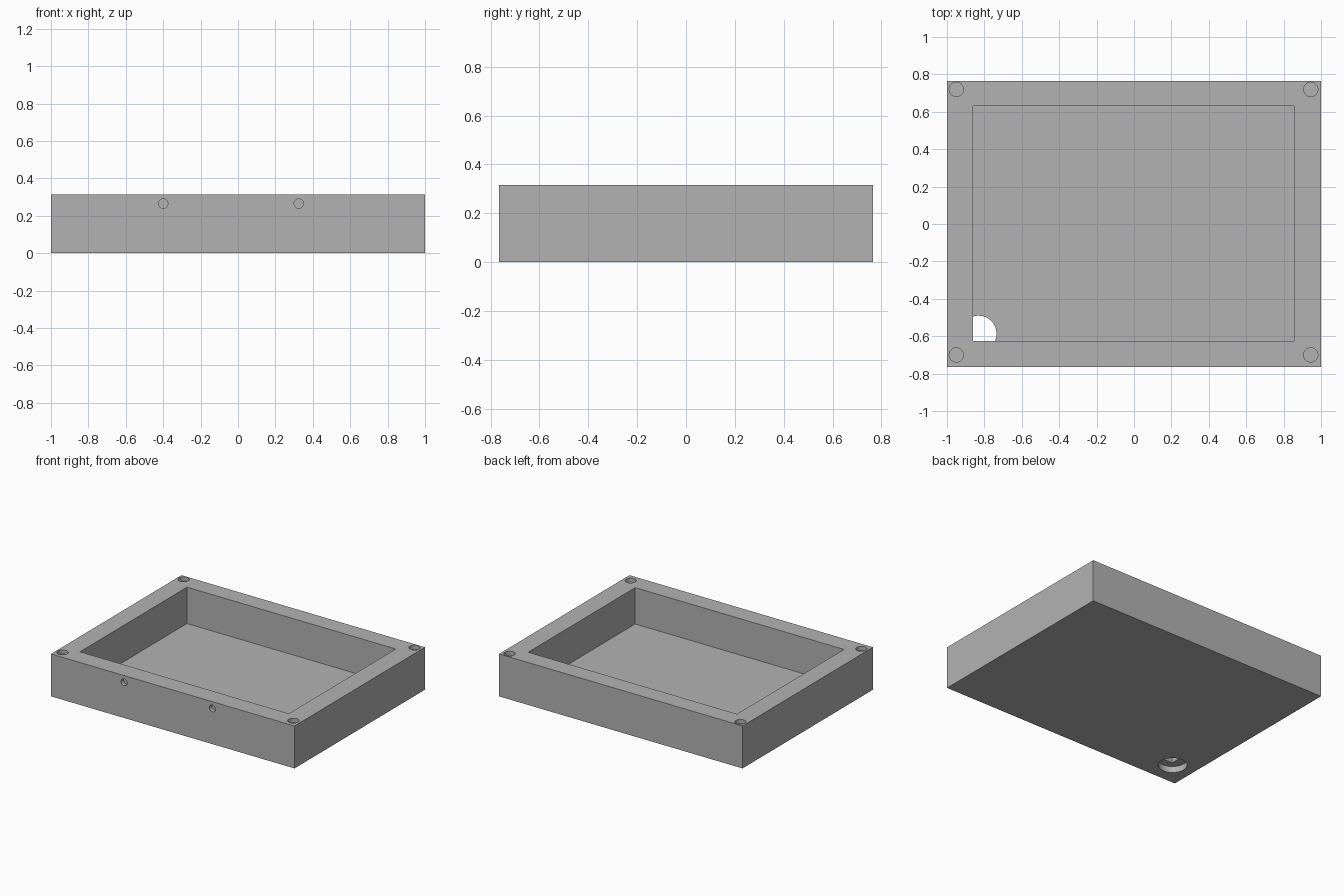
import bpy
import math

if "Cube" in bpy.data.objects:
    bpy.data.objects.remove(bpy.data.objects["Cube"], do_unlink=True)

WIDTH, DEPTH, HEIGHT, FLOOR = 2.0, 1.53, 0.315, 0.045

grey = bpy.data.materials.new("plain grey")
grey.use_nodes = True
colour = (0.45, 0.45, 0.45, 1)
grey.diffuse_color = colour
grey.node_tree.nodes["Principled BSDF"].inputs["Base Color"].default_value = colour


def box(name, low, high):
    middle = [(a + b) / 2 for a, b in zip(low, high)]
    bpy.ops.mesh.primitive_cube_add(size=1, location=middle)
    ob = bpy.context.object
    ob.name = name
    ob.scale = [b - a for a, b in zip(low, high)]
    bpy.ops.object.transform_apply(location=True, rotation=False, scale=True)
    ob.data.materials.append(grey)
    return ob


def cylinder(name, radius, length, centre, tilt=0):
    bpy.ops.mesh.primitive_cylinder_add(
        vertices=48, radius=radius, depth=length, location=centre, rotation=(tilt, 0, 0))
    ob = bpy.context.object
    ob.name = name
    ob.data.materials.append(grey)
    return ob


# Solid block that becomes the open tray
tray = box("tray", (-WIDTH / 2, -DEPTH / 2, 0), (WIDTH / 2, DEPTH / 2, HEIGHT))

# Main cavity
cutters = [box("cavity_cutter", (-0.86, -0.625, FLOOR), (0.855, 0.63, HEIGHT + 0.1))]

# Blind screw holes in the rim corners
for x in (-0.95, 0.945):
    for y in (-0.70, 0.72):
        cutters.append(cylinder("screw_hole_cutter", 0.038, 0.06, (x, y, HEIGHT)))

# Blind holes in the front wall
for x in (-0.40, 0.325):
    cutters.append(cylinder("front_hole_cutter", 0.025, 0.06,
                            (x, -DEPTH / 2, 0.265), math.pi / 2))

# Cable hole through the floor, partly under the walls
cutters.append(cylinder("cable_hole_cutter", 0.097, 2 * FLOOR + 0.002, (-0.832, -0.587, 0)))

for cutter in cutters:
    cut = tray.modifiers.new(cutter.name, "BOOLEAN")
    cut.operation = "DIFFERENCE"
    cut.solver = "EXACT"
    cut.object = cutter

# Apply the cuts and discard the cutters
bpy.ops.object.select_all(action="DESELECT")
tray.select_set(True)
bpy.context.view_layer.objects.active = tray
for name in [m.name for m in tray.modifiers]:
    bpy.ops.object.modifier_apply(modifier=name)
for cutter in cutters:
    bpy.data.objects.remove(cutter, do_unlink=True)

bpy.ops.object.shade_smooth_by_angle(angle=math.radians(30))
